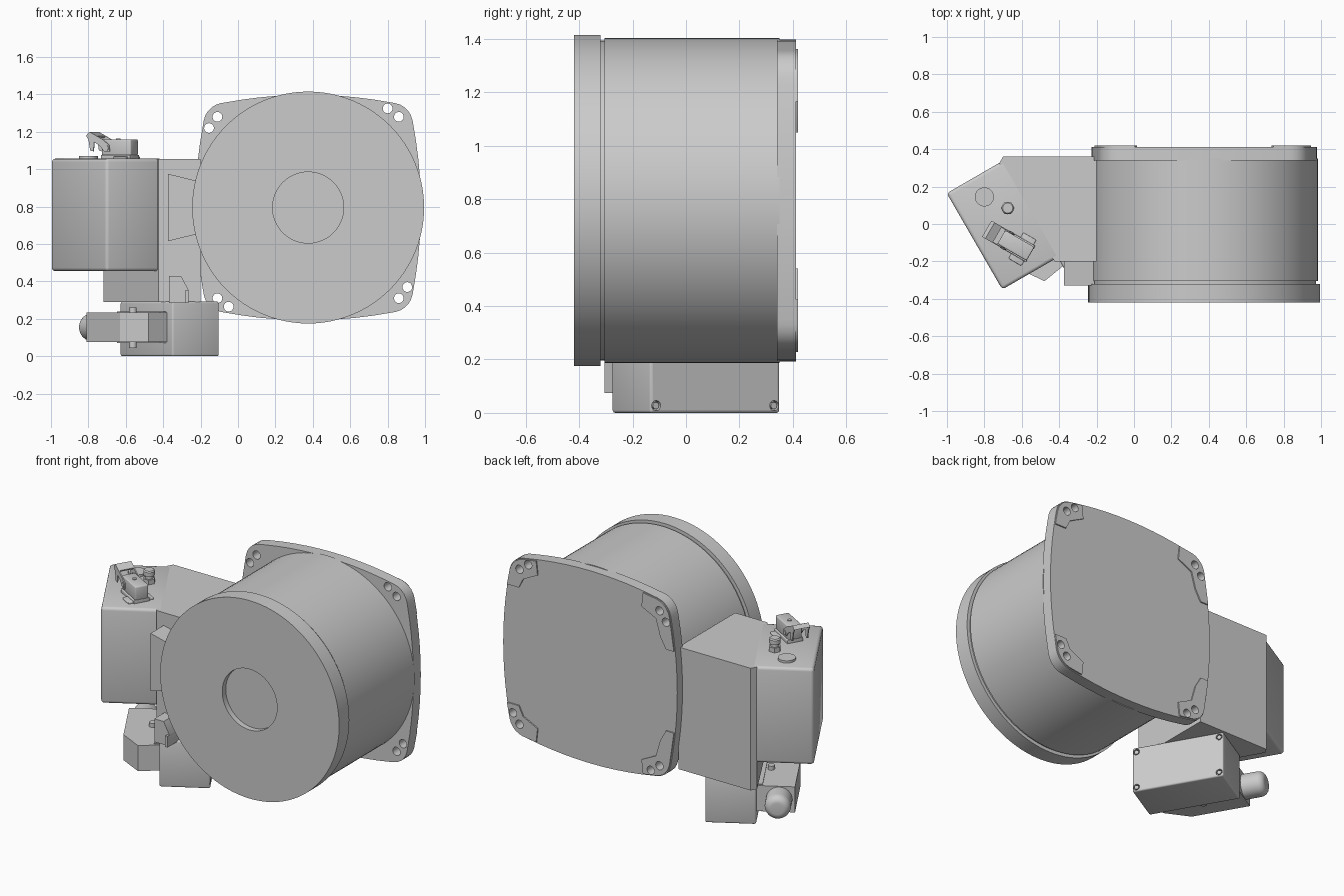
import bpy, bmesh
from math import radians, pi, sin, cos
from mathutils import Matrix, Vector

if "Cube" in bpy.data.objects:
    bpy.data.objects.remove(bpy.data.objects["Cube"])

T = lambda x, y, z: Matrix.Translation((x, y, z))
R = lambda deg, axis: Matrix.Rotation(radians(deg), 4, axis)


def finish(name, bm, mat):
    bmesh.ops.recalc_face_normals(bm, faces=bm.faces)
    bm.transform(mat)
    me = bpy.data.meshes.new(name)
    bm.to_mesh(me)
    bm.free()
    ob = bpy.data.objects.new(name, me)
    bpy.context.collection.objects.link(ob)
    return ob


def prism(name, pts, lo, hi, mat=Matrix(), bevel=0.0):
    """Extrude a local xy outline from height lo to hi."""
    bm = bmesh.new()
    face = bm.faces.new([bm.verts.new((x, y, lo)) for x, y in pts])
    new = bmesh.ops.extrude_face_region(bm, geom=[face])["geom"]
    bmesh.ops.translate(bm, vec=(0, 0, hi - lo),
                        verts=[v for v in new if isinstance(v, bmesh.types.BMVert)])
    if bevel:
        bmesh.ops.recalc_face_normals(bm, faces=bm.faces)
        bmesh.ops.bevel(bm, geom=bm.edges[:], offset=bevel, segments=3,
                        profile=0.5, affect='EDGES')
    return finish(name, bm, mat)


def box(name, x, y, z, mat=Matrix(), bevel=0.0):
    pts = [(x[0], y[0]), (x[1], y[0]), (x[1], y[1]), (x[0], y[1])]
    return prism(name, pts, z[0], z[1], mat, bevel)


def lathe(name, profile, mat=Matrix(), segs=32):
    """Spin (radius, height) points about local z."""
    bm = bmesh.new()
    vs = [bm.verts.new((r, 0, h)) for r, h in profile]
    es = [bm.edges.new(p) for p in zip(vs, vs[1:])]
    bmesh.ops.spin(bm, geom=vs + es, cent=(0, 0, 0), axis=(0, 0, 1),
                   angle=2 * pi, steps=segs)
    bmesh.ops.remove_doubles(bm, verts=bm.verts, dist=1e-4)
    return finish(name, bm, mat)


def rod(name, r, lo, hi, mat=Matrix(), segs=24):
    return lathe(name, [(0, lo), (r, lo), (r, hi), (0, hi)], mat, segs)


def cut(ob, cutters):
    for c in cutters:
        m = ob.modifiers.new("cut", 'BOOLEAN')
        m.object = c
        m.solver = 'EXACT'
        bpy.context.view_layer.objects.active = ob
        bpy.ops.object.modifier_apply(modifier=m.name)


# Front frame: local x/y are world x/z, height is -y
FRONT = R(90, 'X')
DRUM = T(0.375, 0, 0.795) @ FRONT

# Drum with lipped front disc and shallow centre recess
lathe("drum", [(0, 0.385), (0.19, 0.385), (0.19, 0.42), (0.62, 0.42), (0.62, 0.32),
               (0.598, 0.32), (0.598, 0.305), (0.608, 0.305), (0.608, -0.35), (0, -0.35)],
      DRUM, 96)

# Rear flange: bulged square outline with rounded corners
corner = [(0.445 + 0.115 * cos(radians(a)), 0.445 + 0.115 * sin(radians(a)))
          for a in (11, 24.6, 38.2, 51.8, 65.4, 79)]
bulge = [(t / 10 * 0.44, 0.603 - 0.209 * (t / 10 * 0.44) ** 2) for t in range(10, -11, -2)]
outline = []
for k in range(4):
    q = Matrix.Rotation(k * pi / 2, 2)
    outline += [tuple(q @ Vector(p)) for p in corner + bulge]
flange = prism("rear_flange", outline, -0.412, -0.34, DRUM)

# Raised corner pads on the back, longer down the left side
pads = []
for sx in (-1, 1):
    tail = 0.255 if sx < 0 else 0.36
    side = [(0.49, tail + 0.07), (0.53, tail), (0.585, tail)] if sx < 0 else \
           [(0.49, 0.37), (0.572, 0.37)]
    pts = [(x - 0.004, y - 0.004) for x, y in corner] + [(0.37, 0.567), (0.36, 0.48), (0.46, 0.43)] + side
    for sz in (-1, 1):
        pads.append(prism("mounting_pad", [(sx * x, sz * y) for x, y in pts],
                          -0.42, -0.405, DRUM))

# Two bolt holes through each corner
drills = []
for k in range(4):
    for x, y in ((-0.485, 0.485), (-0.53, 0.425)):
        d = rod("drill", 0.026, -0.5, -0.3, DRUM @ R(90 * k, 'Z') @ T(x, y, 0))
        d.hide_render = True
        drills.append(d)
for ob in [flange] + pads:
    cut(ob, drills)
for d in drills:
    bpy.data.objects.remove(d)

# Terminal box body and its angled cover
prism("terminal_box", [(-0.70, 0.36), (-0.20, 0.36), (-0.20, -0.2), (-0.425, -0.2),
                       (-0.72, 0.325)], 0.29, 1.055)
box("terminal_cover", (-0.785, -0.43), (0.049, 0.643), (0.455, 1.056), R(30, 'Z'), 0.018)

# Brackets between terminal box and drum
prism("upper_bracket", [(-0.375, 0.615), (-0.21, 0.655), (-0.21, 0.935), (-0.345, 0.968),
                        (-0.375, 0.975)], 0.19, 0.33, FRONT)
prism("lower_bracket", [(-0.37, 0.285), (-0.265, 0.285), (-0.265, 0.355), (-0.305, 0.43),
                        (-0.37, 0.43)], 0.19, 0.30, FRONT)
box("bracket_tab", (-0.28, -0.265), (-0.32, -0.19), (0.285, 0.355))

# Lower junction box, turned 30 degrees
J = T(-0.365, 0.037, 0) @ R(30, 'Z')
jbox = box("junction_box", (-0.145, 0.145), (-0.28, 0.28), (0, 0.292), J, 0.01)
spots = [J @ T(0.145, b, z) @ R(90, 'Y') for b in (-0.255, 0.255) for z in (0.027, 0.262)]
sinks = [rod("counterbore", 0.019, -0.02, 0.05, m) for m in spots]
cut(jbox, sinks)
for s in sinks:
    bpy.data.objects.remove(s)
for m in spots:
    rod("cover_screw", 0.013, -0.021, -0.002, m, 12)

# Cable plug on the junction box
box("plug_frame", (-0.18, -0.14), (-0.21, 0.25), (0.07, 0.24), J)
prism("plug_hood", [(-0.145, -0.22), (-0.27, -0.24), (-0.365, -0.10), (-0.365, 0.26),
                    (-0.145, 0.26)], 0.075, 0.235, J)
rod("plug_pin", 0.02, 0.045, 0.26, J @ T(-0.21, 0.03, 0))
dome = [(0.035 + 0.04 * cos(radians(a)), 0.09 + 0.045 * sin(radians(a))) for a in range(0, 91, 15)]
lathe("cable_gland", [(0, -0.02), (0.075, -0.02)] + dome + [(0, 0.135)],
      J @ T(-0.275, 0.26, 0.155) @ R(-90, 'X'))

# Fittings on top of the terminal cover
rod("blanking_plug", 0.051, 1.05, 1.07, T(-0.80, 0.145, 0), 32)
rod("vent_nut", 0.036, 1.05, 1.085, T(-0.675, 0.085, 0), 6)
lathe("vent_cap", [(0, 1.08), (0.024, 1.08), (0.024, 1.105), (0.033, 1.105), (0.033, 1.13),
                   (0.027, 1.137), (0, 1.137)], T(-0.675, 0.085, 0))

# Top connector with locking lever
P = T(-0.64, -0.11, 1.055) @ R(-30, 'Z')
box("connector_base", (-0.08, 0.10), (-0.05, 0.05), (-0.005, 0.022), P, 0.004)
box("connector_flange", (0.01, 0.09), (-0.08, 0.08), (-0.005, 0.012), P, 0.005)
box("connector_hood", (-0.08, 0.10), (-0.042, 0.042), (0.018, 0.105), P, 0.008)
rod("connector_screw", 0.012, 0.1, 0.11, P)
lever = [(-0.17, 0.125), (-0.15, 0.145), (-0.07, 0.105), (-0.03, 0.075), (-0.025, 0.04),
         (-0.06, 0.04), (-0.085, 0.07), (-0.12, 0.09), (-0.125, 0.04), (-0.145, 0.045),
         (-0.155, 0.10)]
for y in (-0.05, 0.044):
    prism("lever_arm", lever, -y - 0.006, -y, P @ FRONT)
    rod("lever_pivot", 0.014, -0.006, 0.006, P @ T(-0.045, y + 0.003, 0.058) @ FRONT, 16)
prism("lever_grip", [(-0.17, 0.125), (-0.15, 0.145), (-0.105, 0.122), (-0.11, 0.112),
                     (-0.15, 0.13), (-0.16, 0.12)], -0.048, 0.048, P @ FRONT)

# Smooth curved surfaces, keep edges crisp
bpy.ops.object.select_all(action='SELECT')
bpy.context.view_layer.objects.active = jbox
bpy.ops.object.shade_smooth_by_angle(angle=radians(30))
